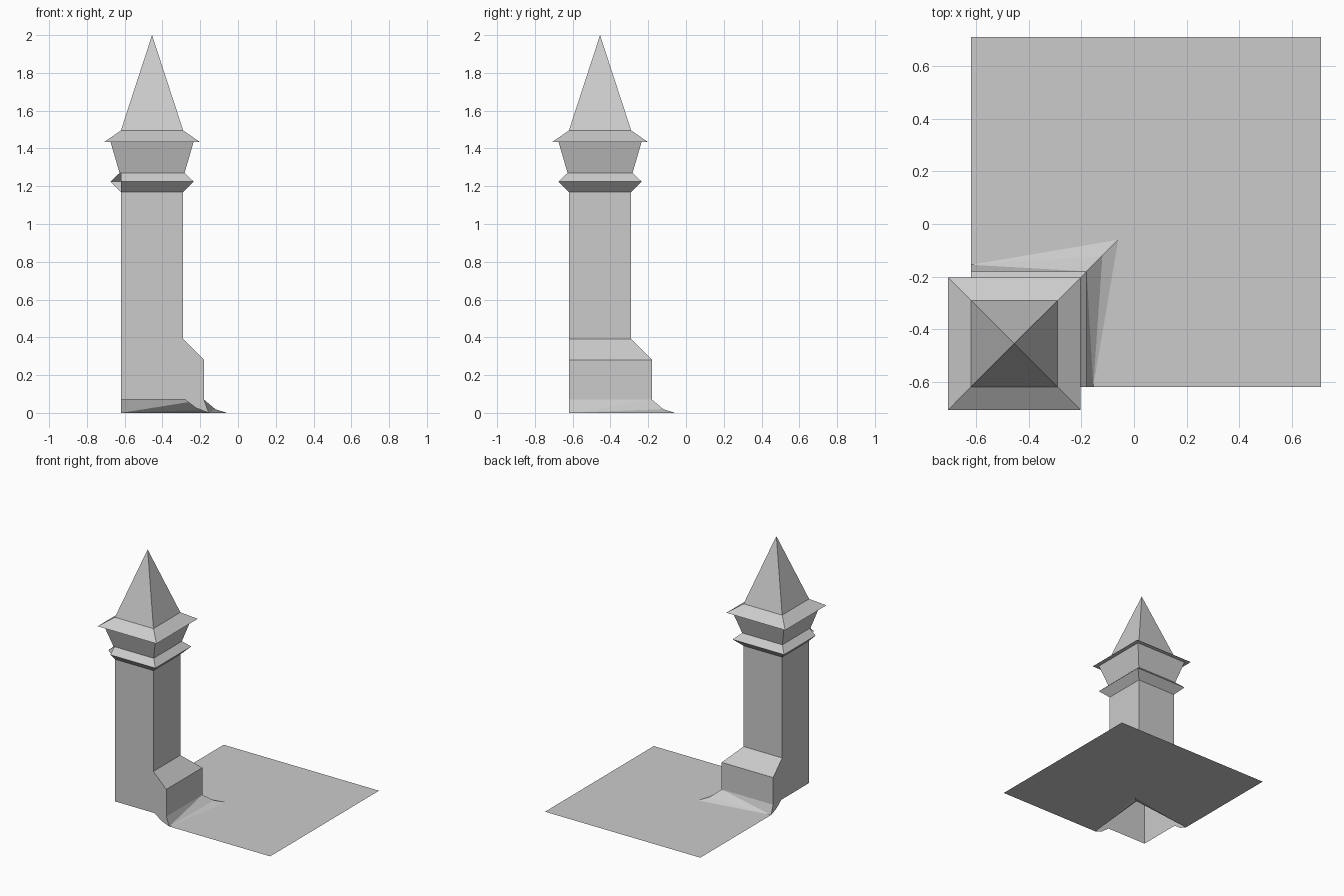
import bpy, bmesh

cube = bpy.data.objects.get("Cube")
if cube:
    bpy.data.objects.remove(cube, do_unlink=True)

stone = bpy.data.materials.new("grey stone")
stone.use_nodes = True
GREY = (0.6, 0.6, 0.6, 1)
stone.diffuse_color = GREY
stone.node_tree.nodes["Principled BSDF"].inputs["Base Color"].default_value = GREY

WALL = -0.62      # outer wall line on both axes
CENTRE = -0.455   # tower axis on both axes
HALF = 0.165      # half width of the shaft


def finish(name, bm):
    bmesh.ops.remove_doubles(bm, verts=bm.verts, dist=0.0005)
    mesh = bpy.data.meshes.new(name)
    bm.to_mesh(mesh)
    bm.free()
    mesh.materials.append(stone)
    obj = bpy.data.objects.new(name, mesh)
    bpy.context.collection.objects.link(obj)
    return obj


def loft(name, rings, closed=True):
    """Skin a stack of counter-clockwise rings."""
    bm = bmesh.new()
    rows = [[bm.verts.new(p) for p in ring] for ring in rings]
    for low, high in zip(rows, rows[1:]):
        n = len(low)
        for i in range(n if closed else n - 1):
            j = (i + 1) % n
            bm.faces.new((low[i], low[j], high[j], high[i]))
    return finish(name, bm)


def square(a, b, z):
    return [(a, a, z), (b, a, z), (b, b, z), (a, b, z)]


def centred(half, z):
    return square(CENTRE - half, CENTRE + half, z)


def cut_ring(half, z):
    """Square ring whose front left corner is left out."""
    a, b = CENTRE - half, CENTRE + half
    return [(WALL, a, z), (b, a, z), (b, b, z), (a, b, z), (a, WALL, z)]


def faces_both_sides(name, faces):
    """Build the faces and their mirror across the diagonal."""
    bm = bmesh.new()
    for pts in faces:
        bm.faces.new([bm.verts.new(p) for p in pts])
        bm.faces.new([bm.verts.new((y, x, z)) for x, y, z in reversed(pts)])
    return finish(name, bm)


# Buttressed base and shaft, open underneath
loft("tower_shaft", [square(WALL, top, z) for top, z in
                     ((-0.18, 0.07), (-0.18, 0.28), (-0.29, 0.39), (-0.29, 1.17))])

# Projecting collar, open at the outer corner
loft("collar", [cut_ring(h, z) for h, z in
                ((HALF, 1.17), (0.22, 1.225), (0.172, 1.27))], closed=False)

# Flared cornice
loft("cornice", [centred(h, z) for h, z in ((0.172, 1.27), (0.22, 1.435))])

# Eaves and pointed roof
loft("roof", [centred(h, z) for h, z in
              ((0.22, 1.435), (0.252, 1.435), (HALF, 1.495), (0, 2))])

# Flared skirt between the base and the ground
end = (-0.155, WALL, 0)
outer = (-0.18, WALL, 0.07)
corner = [(-0.18, -0.18, 0.07), (-0.12, -0.12, 0.02), (-0.06, -0.06, 0)]
faces_both_sides("skirt", [
    (outer, end, corner[0]),
    (corner[0], end, corner[1]),
    (corner[1], end, corner[2]),
    (outer, (-0.28, WALL, 0.07), (-0.22, WALL, 0.025), end),
])

# Ground sheet with the tower footprint left out
EDGE = 0.71
faces_both_sides("ground_sheet", [
    (end, (EDGE, WALL, 0), (EDGE, EDGE, 0), corner[2]),
])
